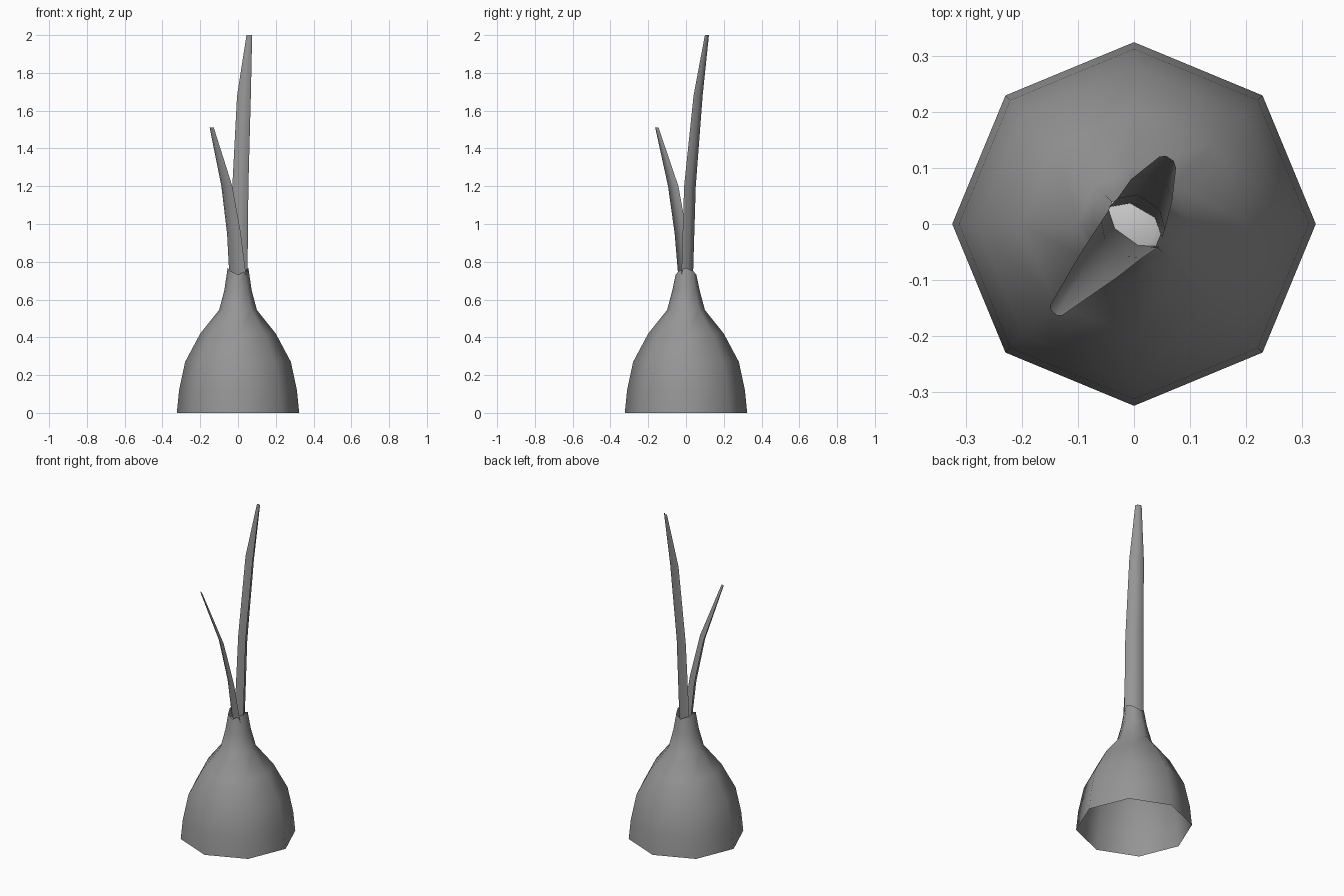
import bpy, bmesh, math
from mathutils import Vector

if "Cube" in bpy.data.objects:
    bpy.data.objects.remove(bpy.data.objects["Cube"])


def material(name, value):
    mat = bpy.data.materials.new(name)
    mat.use_nodes = True
    color = (value, value, value, 1)
    mat.diffuse_color = color
    mat.node_tree.nodes["Principled BSDF"].inputs["Base Color"].default_value = color
    return mat


grey = material("bulb grey", 0.3)
pale = material("pale throat", 0.6)


def loft(name, rows, mat, closed=False, cap=False, angle=60):
    """Skin rows of points with quads, optionally closed around and capped."""
    bm = bmesh.new()
    rings = [[bm.verts.new(p) for p in row] for row in rows]
    for low, high in zip(rings, rings[1:]):
        n = len(low)
        for i in range(n if closed else n - 1):
            j = (i + 1) % n
            bm.faces.new((low[i], low[j], high[j], high[i]))
    if cap:
        bm.faces.new(rings[-1])
    mesh = bpy.data.meshes.new(name)
    bm.to_mesh(mesh)
    bm.free()
    obj = bpy.data.objects.new(name, mesh)
    bpy.context.collection.objects.link(obj)
    mesh.materials.append(mat)
    bpy.ops.object.select_all(action="DESELECT")
    obj.select_set(True)
    bpy.context.view_layer.objects.active = obj
    bpy.ops.object.shade_smooth_by_angle(angle=math.radians(angle))
    return obj


def ring(radius, z, wave=0):
    """Eight-sided ring whose height can dip at the front and back."""
    return [(radius * math.cos(a), radius * math.sin(a), z + wave * math.cos(2 * a))
            for a in (i * math.tau / 8 for i in range(8))]


# Bulb: open underneath, with a wavy neck rim
profile = [(0.324, 0), (0.312, 0.12), (0.28, 0.27), (0.2, 0.42), (0.1, 0.545), (0.072, 0.65)]
loft("bulb", [ring(r, z) for r, z in profile] + [ring(0.055, 0.75, 0.018)], grey, closed=True)

# Pale floor just inside the neck
loft("throat", [ring(0.056, 0.71), ring(0.045, 0.715)], pale, closed=True, cap=True)


def leaf(name, stations, outward):
    """Gutter-shaped blade: left edge, right edge, height and bow per station."""
    out = Vector(outward).normalized()
    rows = []
    for left, right, z, bow in stations:
        a, b = Vector((*left, z)), Vector((*right, z))
        rows.append([a.lerp(b, t) + out * bow * k
                     for t, k in ((0, 0), (0.27, 1), (0.73, 1), (1, 0))])
    return loft(name, rows, grey)


# Tall leaf leaning back and to the left
leaf("tall_leaf", [
    ((-0.045, 0.03), (0.05, -0.025), 0.71, 0.025),
    ((-0.03, 0.045), (0.055, -0.01), 1.2, 0.025),
    ((-0.005, 0.08), (0.068, 0.04), 1.68, 0.022),
    ((0.045, 0.12), (0.075, 0.1), 2.0, 0.008)], (0.5, 0.85, 0))

# Short leaf leaning forward and to the right
leaf("short_leaf", [
    ((-0.045, 0.025), (0.045, -0.04), 0.71, 0.02),
    ((-0.058, 0.005), (0.015, -0.06), 0.95, 0.02),
    ((-0.088, -0.04), (-0.03, -0.095), 1.2, 0.016),
    ((-0.15, -0.145), (-0.128, -0.163), 1.51, 0.006)], (-0.65, -0.75, 0))
